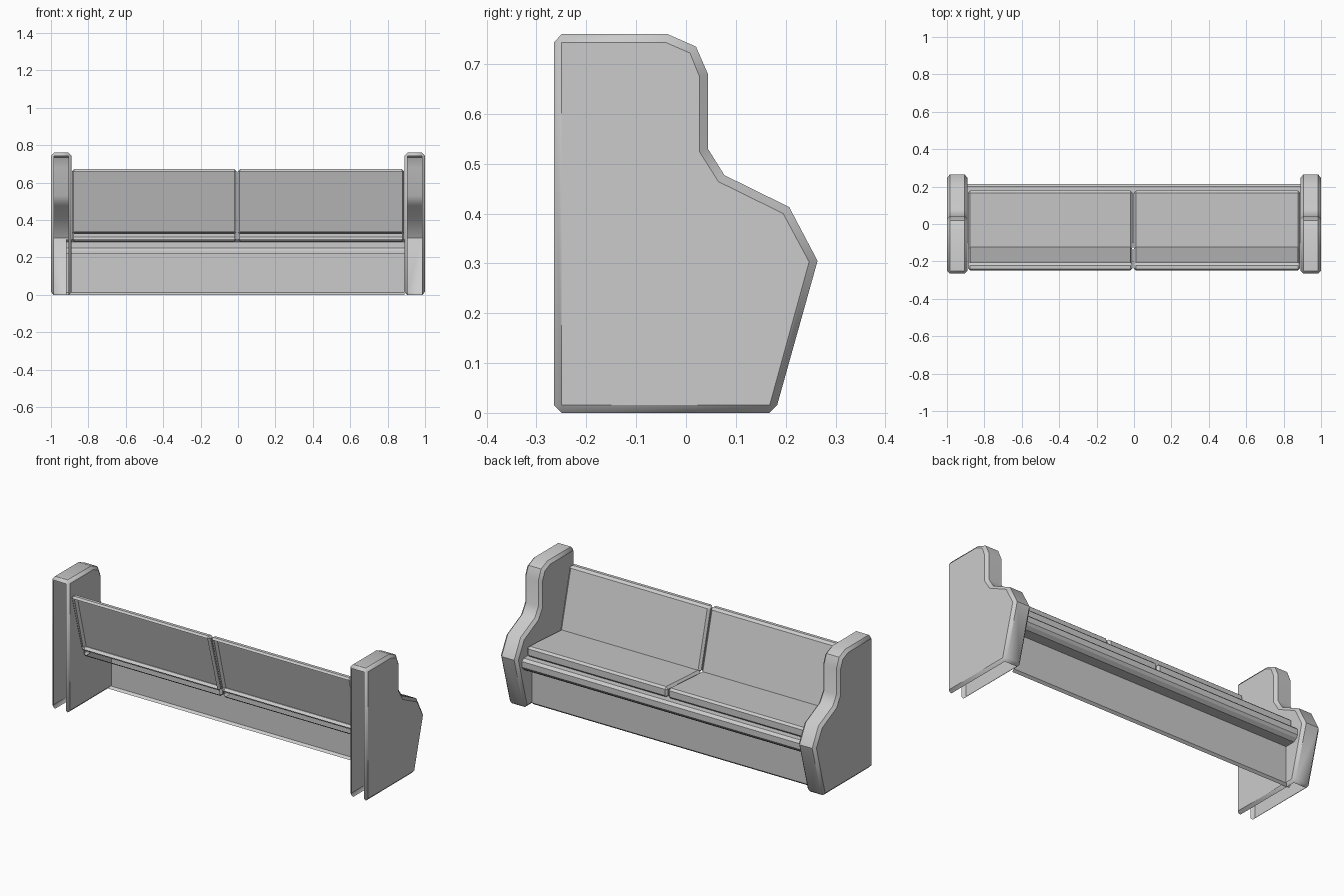
import bpy, bmesh, math
from mathutils import Vector

if "Cube" in bpy.data.objects:
    bpy.data.objects.remove(bpy.data.objects["Cube"])


def finish(bm, name, smooth=None):
    bmesh.ops.remove_doubles(bm, verts=bm.verts[:], dist=1e-5)
    bmesh.ops.recalc_face_normals(bm, faces=bm.faces[:])
    me = bpy.data.meshes.new(name)
    bm.to_mesh(me)
    bm.free()
    ob = bpy.data.objects.new(name, me)
    bpy.context.collection.objects.link(ob)
    if smooth:
        bpy.ops.object.select_all(action='DESELECT')
        ob.select_set(True)
        bpy.context.view_layer.objects.active = ob
        bpy.ops.object.shade_smooth_by_angle(angle=math.radians(smooth))
    return ob


# Side panels: hollow, bevelled both sides, open at the back and underneath
OUTER = [(-.265, .743), (-.25, .76), (-.037, .76), (.02, .735), (.044, .68), (.044, .53),
         (.077, .477), (.207, .413), (.264, .305), (.183, .016), (.167, 0), (-.25, 0), (-.265, .016)]
INNER = [(-.25, .743), (-.25, .743), (-.04, .743), (.008, .722), (.027, .675), (.027, .524),
         (.065, .464), (.195, .4), (.247, .303), (.168, .016), (.168, .016), (-.25, .016), (-.25, .016)]


def side_panel(name, s):
    bm = bmesh.new()
    loops = [[bm.verts.new((s * x, y, z)) for y, z in pts] for x, pts in
             ((1.0, INNER), (.985, OUTER), (.905, OUTER), (.89, INNER))]
    n = len(OUTER)
    for k in range(3):
        for i in range(n):
            if k == 1 and not i < 10:      # leave bottom and back open
                continue
            j = (i + 1) % n
            bm.faces.new((loops[k][i], loops[k][j], loops[k + 1][j], loops[k + 1][i]))
    bm.faces.new(loops[0])
    bm.faces.new(loops[3])
    bmesh.ops.dissolve_degenerate(bm, dist=1e-5, edges=bm.edges[:])
    return finish(bm, name, 40)


side_panel("right_side_panel", 1)
side_panel("left_side_panel", -1)


# Cushions: bevelled blocks with the hidden main faces left open
def cushion(name, x0, x1, prof, open_dirs):
    bm = bmesh.new()
    a = [bm.verts.new((x0, y, z)) for y, z in prof]
    b = [bm.verts.new((x1, y, z)) for y, z in prof]
    bm.faces.new(a)
    bm.faces.new(b)
    for i in range(4):
        j = (i + 1) % 4
        bm.faces.new((a[i], a[j], b[j], b[i]))
    bmesh.ops.recalc_face_normals(bm, faces=bm.faces[:])
    bmesh.ops.bevel(bm, geom=bm.edges[:], offset=.012, segments=1, affect='EDGES')
    bm.normal_update()
    gone = [f for f in bm.faces if any(f.normal.dot(Vector(d)) > .92 for d in open_dirs)]
    bmesh.ops.delete(bm, geom=gone, context='FACES')
    return finish(bm, name)


SEAT = [(-.14, .285), (.178, .297), (.178, .357), (-.14, .338)]
BACK = [(-.12, .325), (-.21, .672), (-.252, .672), (-.155, .325)]
for side, x0, x1 in (("left", -.888, -.008), ("right", -.002, .888)):
    cushion(side + "_seat_cushion", x0, x1, SEAT, [(0, -1, 0), (0, 0, -1)])
    cushion(side + "_back_cushion", x0, x1, BACK, [(0, -1, -.25), (0, 0, -1)])

# Base: front board with the overhanging seat rail, one bent sheet
bm = bmesh.new()
prof = [(.112, 0), (.125, .012), (.125, .222), (.185, .222), (.205, .236),
        (.215, .25), (.215, .283), (.2, .297), (-.1, .297)]
ends = [[bm.verts.new((x, y, z)) for y, z in prof] for x in (-.92, .89)]
for i in range(len(prof) - 1):
    bm.faces.new((ends[0][i], ends[0][i + 1], ends[1][i + 1], ends[1][i]))
finish(bm, "front_board_and_rail")
